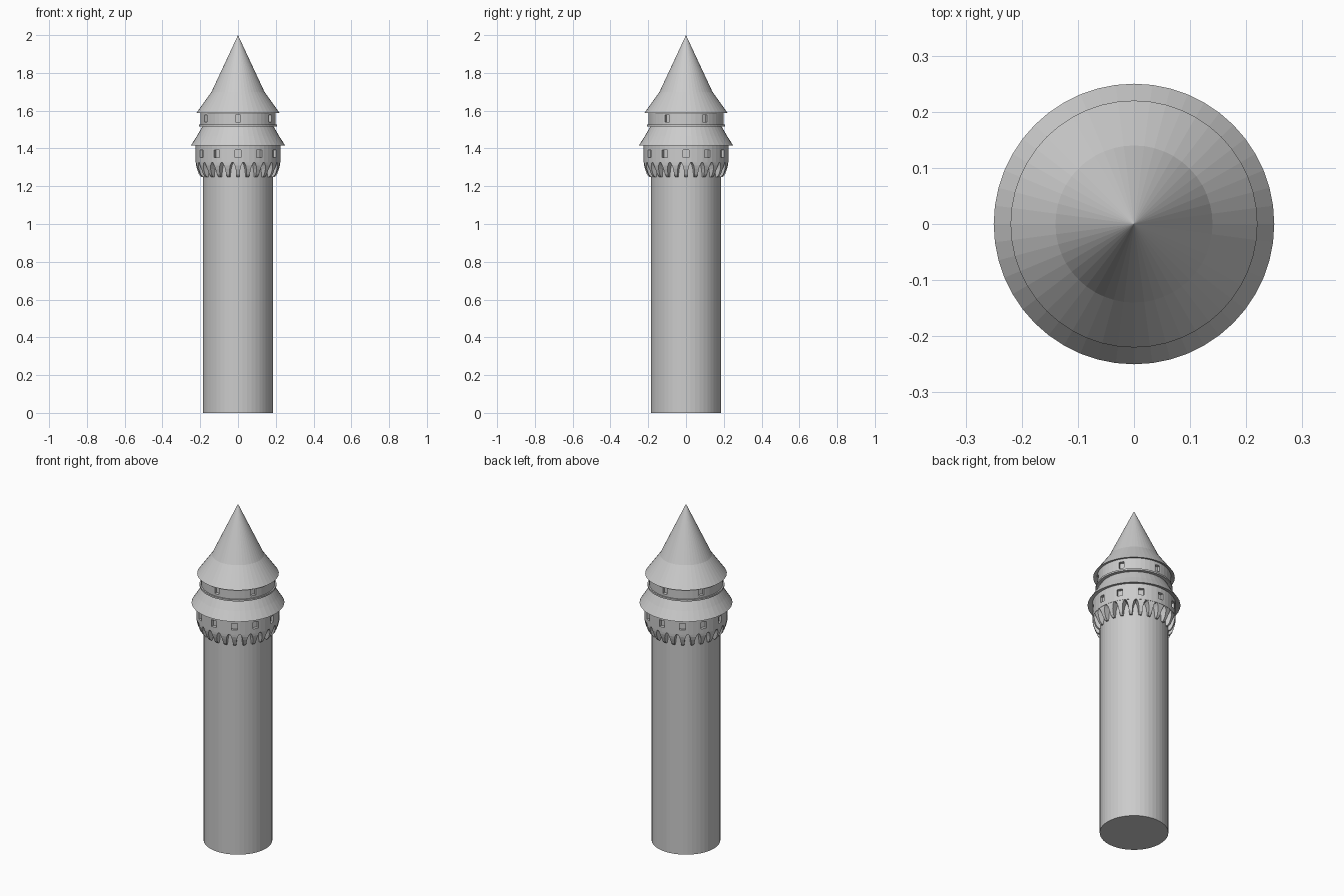
import bpy, bmesh
from math import sin, cos, pi
from mathutils import Matrix, Vector

if "Cube" in bpy.data.objects:
    bpy.data.objects.remove(bpy.data.objects["Cube"])

SIDES = 48


def make_object(name, bm):
    bmesh.ops.recalc_face_normals(bm, faces=bm.faces[:])
    mesh = bpy.data.meshes.new(name)
    bm.to_mesh(mesh)
    bm.free()
    obj = bpy.data.objects.new(name, mesh)
    bpy.context.collection.objects.link(obj)
    return obj


def lathe(name, profile):
    """Closed solid of revolution from (radius, z) points; radius 0 makes a tip."""
    bm = bmesh.new()
    rings = []
    for r, z in profile:
        if r == 0:
            rings.append([bm.verts.new((0, 0, z))] * SIDES)
        else:
            rings.append([bm.verts.new((r * cos(2 * pi * i / SIDES), r * sin(2 * pi * i / SIDES), z))
                          for i in range(SIDES)])
    for a, b in zip(rings, rings[1:]):
        for i in range(SIDES):
            j = (i + 1) % SIDES
            bm.faces.new(list(dict.fromkeys((a[i], a[j], b[j], b[i]))))
    for ring, (r, z) in ((rings[0], profile[0]), (rings[-1], profile[-1])):
        if r > 0:
            bm.faces.new(ring)
    return make_object(name, bm)


def cut_windows(wall, count, radius, z, width, height, depth):
    """Recess a ring of windows into a round wall."""
    bm = bmesh.new()
    for k in range(count):
        mat = (Matrix.Rotation(2 * pi * k / count, 4, 'Z')
               @ Matrix.Translation((0, -radius, z))
               @ Matrix.Diagonal((width, 2 * depth, height, 1)))
        bmesh.ops.create_cube(bm, size=1, matrix=mat)
    cutter = make_object(wall.name + "_window_cutter", bm)
    cutter.hide_render = True
    mod = wall.modifiers.new("windows", 'BOOLEAN')
    mod.operation = 'DIFFERENCE'
    mod.solver = 'EXACT'
    mod.object = cutter
    bpy.context.view_layer.objects.active = wall
    bpy.ops.object.modifier_apply(modifier=mod.name)
    bpy.data.objects.remove(cutter)


# Main shaft
lathe("tower_shaft", [(0.185, 0), (0.185, 1.34)])

# Lower gallery with twelve windows
gallery = lathe("lower_gallery", [(0.225, 1.325), (0.225, 1.43)])
cut_windows(gallery, 12, 0.225, 1.373, 0.032, 0.04, 0.018)

# Flared skirt roof over the gallery
lathe("skirt_roof", [(0.215, 1.425), (0.25, 1.415), (0.218, 1.465), (0.188, 1.517)])

# Thin ledge and upper drum with six windows
lathe("upper_ledge", [(0.207, 1.516), (0.207, 1.526)])
drum = lathe("upper_drum", [(0.199, 1.524), (0.199, 1.60)])
cut_windows(drum, 6, 0.199, 1.558, 0.028, 0.038, 0.018)

# Spire roof with a flared eave
lathe("spire_roof", [(0.19, 1.598), (0.22, 1.588), (0.14, 1.70), (0, 2.0)])

# Ring of tapered corbels under the gallery: (outer radius, z, half width)
CORBELS = 24
section = [(0.194, 1.248, 0.007), (0.207, 1.263, 0.009),
           (0.217, 1.29, 0.012), (0.222, 1.31, 0.017), (0.223, 1.328, 0.026)]
bm = bmesh.new()
for k in range(CORBELS):
    rot = Matrix.Rotation(2 * pi * k / CORBELS, 3, 'Z')
    rows = []
    for r, z, w in section:
        pts = ((-w, -0.178, z), (-w, -r, z), (w, -r, z), (w, -0.178, z))
        rows.append([bm.verts.new(rot @ Vector(p)) for p in pts])
    for a, b in zip(rows, rows[1:]):
        for i in range(4):
            j = (i + 1) % 4
            bm.faces.new((a[i], a[j], b[j], b[i]))
    bm.faces.new(rows[0])
    bm.faces.new(rows[-1])
make_object("corbels", bm)
